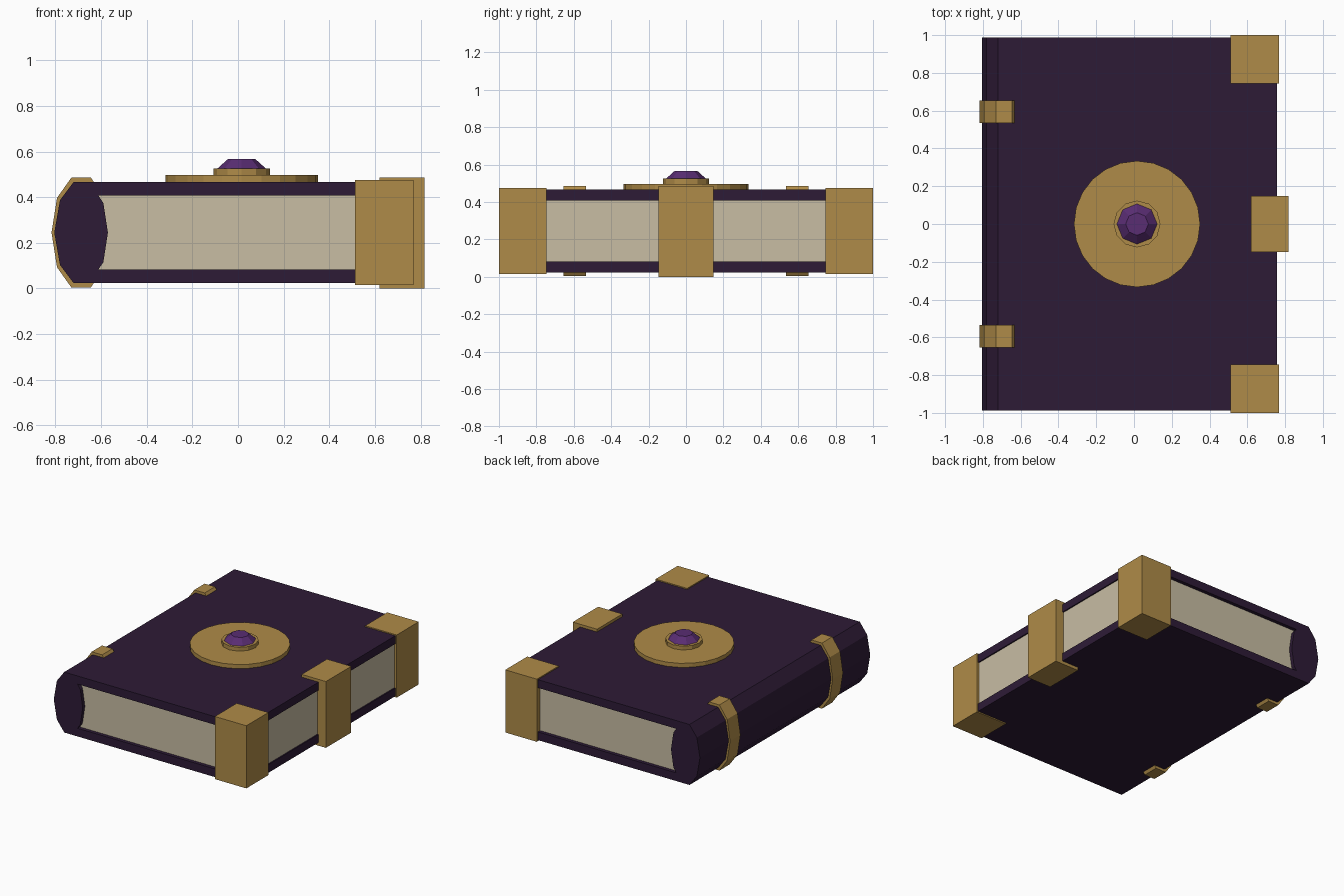
import bpy, bmesh, math
from mathutils import Vector

if "Cube" in bpy.data.objects:
    bpy.data.objects.remove(bpy.data.objects["Cube"])


def material(name, rgb):
    m = bpy.data.materials.new(name)
    m.diffuse_color = (*rgb, 1)
    m.use_nodes = True
    m.node_tree.nodes["Principled BSDF"].inputs["Base Color"].default_value = m.diffuse_color
    return m


LEATHER = material("dark_leather", (0.027, 0.011, 0.037))
BRASS = material("brass", (0.43, 0.26, 0.065))
PAPER = material("paper", (0.58, 0.51, 0.37))
CRYSTAL = material("violet_crystal", (0.10, 0.026, 0.17))
MID_Z = 0.245


def finish(bm, name, mat):
    bmesh.ops.recalc_face_normals(bm, faces=bm.faces)
    me = bpy.data.meshes.new(name)
    bm.to_mesh(me)
    bm.free()
    me.materials.append(mat)
    ob = bpy.data.objects.new(name, me)
    bpy.context.collection.objects.link(ob)
    return ob


def extrude_profile(name, pts, y0, y1, mat):
    """Closed x-z profile swept along y."""
    bm = bmesh.new()
    face = bm.faces.new([bm.verts.new((x, y0, z)) for x, z in pts])
    ext = bmesh.ops.extrude_face_region(bm, geom=[face])
    verts = [v for v in ext["geom"] if isinstance(v, bmesh.types.BMVert)]
    bmesh.ops.translate(bm, verts=verts, vec=(0, y1 - y0, 0))
    return finish(bm, name, mat)


def box(name, lo, hi, mat):
    bm = bmesh.new()
    bmesh.ops.create_cube(bm, size=1)
    lo, hi = Vector(lo), Vector(hi)
    bmesh.ops.scale(bm, verts=bm.verts, vec=hi - lo)
    bmesh.ops.translate(bm, verts=bm.verts, vec=(lo + hi) / 2)
    return finish(bm, name, mat)


def frustum(name, sides, r0, r1, z0, z1, mat):
    bm = bmesh.new()
    bmesh.ops.create_cone(bm, cap_ends=True, segments=sides,
                          radius1=r0, radius2=r1, depth=z1 - z0)
    bmesh.ops.translate(bm, verts=bm.verts, vec=(0.016, 0, (z0 + z1) / 2))
    return finish(bm, name, mat)


def mirrored(half):
    """Upper half profile (x, height above middle) reflected about mid height."""
    top = [(x, MID_Z + h) for x, h in half]
    return top + [(x, MID_Z - h) for x, h in reversed(half) if h > 0]


# C-shaped binding: both boards and the rounded spine in one outline
outer = mirrored([(0.757, 0.222), (-0.72, 0.222), (-0.78, 0.142), (-0.805, 0)])
inner = mirrored([(0.757, 0.162), (-0.612, 0.162), (-0.59, 0.13), (-0.57, 0)])
extrude_profile("binding", outer + inner[::-1], -0.988, 0.988, LEATHER)

# Page block, slightly recessed
box("pages", (-0.62, -0.962, 0.08), (0.748, 0.962, 0.41), PAPER)

# Metal bands around the spine
band = mirrored([(-0.632, 0.222), (-0.645, 0.241), (-0.73, 0.241),
                 (-0.793, 0.152), (-0.817, 0)])
for side, y in (("front", -0.595), ("back", 0.595)):
    extrude_profile(f"spine_band_{side}", band, y - 0.06, y + 0.06, BRASS)

# Corner guards on the opening edge
for side, y0, y1 in (("front", -1, -0.745), ("back", 0.745, 1)):
    box(f"corner_guard_{side}", (0.512, y0, 0.015), (0.768, y1, 0.475), BRASS)

# Clasp
box("clasp", (0.62, -0.147, 0), (0.817, 0.147, 0.487), BRASS)

# Medallion with set gem
frustum("medallion", 24, 0.334, 0.334, 0.46, 0.497, BRASS)
frustum("gem_collar", 12, 0.124, 0.124, 0.49, 0.525, BRASS)
frustum("gem", 8, 0.109, 0.06, 0.523, 0.567, CRYSTAL)
